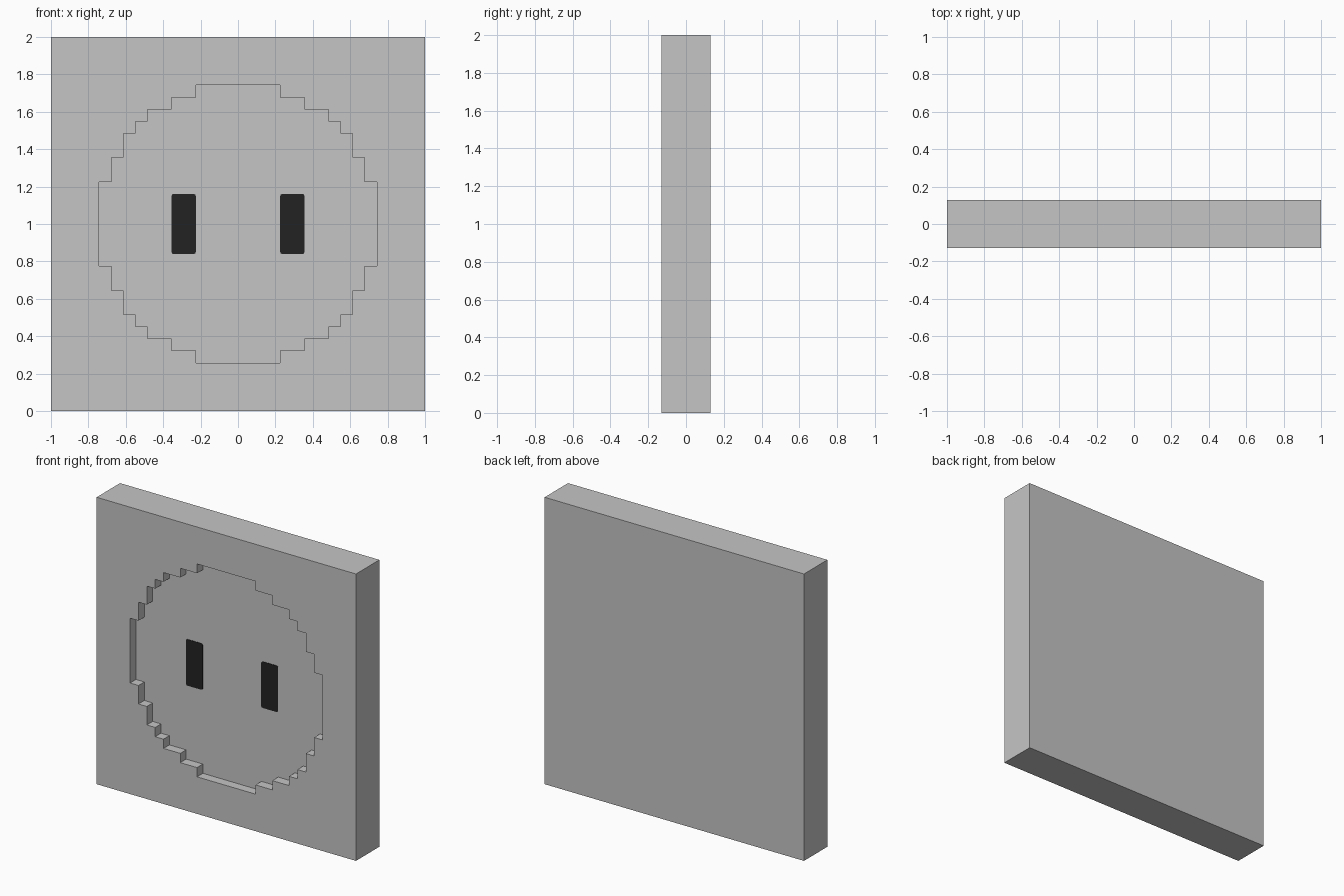
import bpy, bmesh, math

if "Cube" in bpy.data.objects:
    bpy.data.objects.remove(bpy.data.objects["Cube"])

U = 2 / 31              # one block of the stepped design
FRONT, BACK = -2 * U, 2 * U
FLOOR = FRONT + U       # recess is one block deep


def material(name, value):
    m = bpy.data.materials.new(name)
    m.use_nodes = True
    colour = (value, value, value, 1)
    m.diffuse_color = colour
    m.node_tree.nodes["Principled BSDF"].inputs["Base Color"].default_value = colour
    return m


def prism(name, outline, y0, y1, mat):
    """Extrude an (x, z) outline from y0 to y1."""
    bm = bmesh.new()
    face = bm.faces.new([bm.verts.new((x, y0, z)) for x, z in outline])
    new = bmesh.ops.extrude_face_region(bm, geom=[face])["geom"]
    bmesh.ops.translate(bm, vec=(0, y1 - y0, 0),
                        verts=[v for v in new if isinstance(v, bmesh.types.BMVert)])
    bmesh.ops.recalc_face_normals(bm, faces=bm.faces)
    mesh = bpy.data.meshes.new(name)
    bm.to_mesh(mesh)
    bm.free()
    mesh.materials.append(mat)
    obj = bpy.data.objects.new(name, mesh)
    bpy.context.collection.objects.link(obj)
    return obj


grey = material("light grey", 0.56)
black = material("soft black", 0.016)

# Square slab
slab = prism("slab", [(-1, 0), (1, 0), (1, 2), (-1, 2)], FRONT, BACK, grey)

# Stepped round recess: one quarter of the outline, turned four times
quarter = [(3.5, 11.5), (3.5, 10.5), (5.5, 10.5), (5.5, 9.5), (7.5, 9.5),
           (7.5, 8.5), (8.5, 8.5), (8.5, 7.5), (9.5, 7.5), (9.5, 5.5),
           (10.5, 5.5), (10.5, 3.5), (11.5, 3.5)]
outline = []
for _ in range(4):
    outline += [(x * U, z * U + 1) for x, z in quarter]
    quarter = [(z, -x) for x, z in quarter]
cutter = prism("recess_cutter", outline, FRONT - 0.1, FLOOR, grey)
cutter.hide_render = True

cut = slab.modifiers.new("recess", 'BOOLEAN')
cut.operation = 'DIFFERENCE'
cut.solver = 'EXACT'
cut.object = cutter
bpy.context.view_layer.objects.active = slab
bpy.ops.object.modifier_apply(modifier=cut.name)
bpy.data.objects.remove(cutter)

# Eyes: thin plates with slightly rounded corners on the recess floor
W, H, R = U, 2.5 * U, 0.012
for name, side in (("left_eye", 1), ("right_eye", -1)):
    points = []
    for corner, (sx, sz) in enumerate([(1, 1), (-1, 1), (-1, -1), (1, -1)]):
        for step in range(5):
            a = math.radians(90 * corner + 22.5 * step)
            points.append((side * 4.5 * U + sx * (W - R) + R * math.cos(a),
                           1 + sz * (H - R) + R * math.sin(a)))
    prism(name, points, FLOOR - 0.003, FLOOR + 0.003, black)
